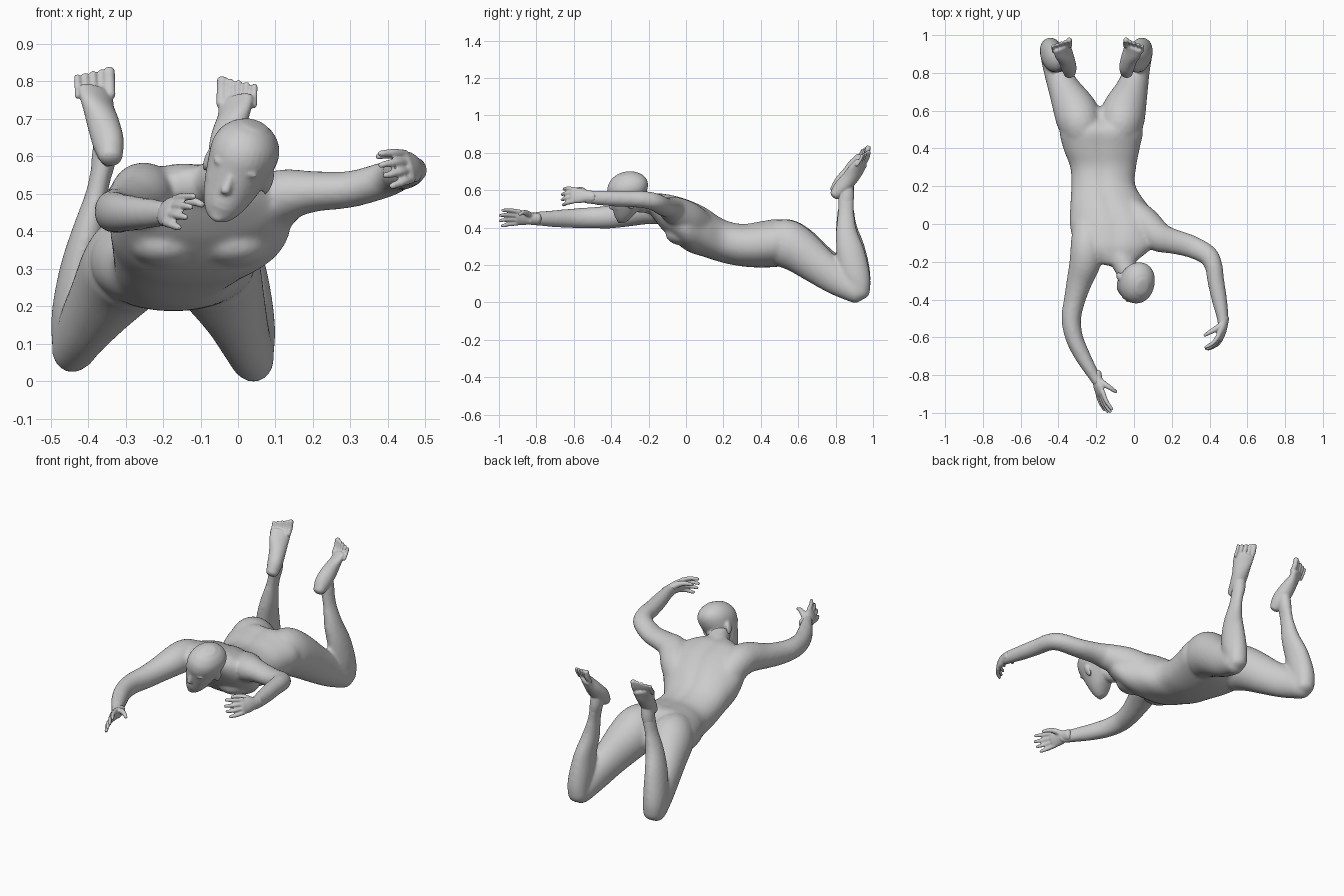
import bpy, bmesh, math
from mathutils import Vector as V

X, Y, Z = V((1, 0, 0)), V((0, 1, 0)), V((0, 0, 1))


def smooth_path(secs, k=4):
    # Catmull-Rom interpolation of section tuples
    out = []
    for i in range(len(secs) - 1):
        p0, p1 = secs[max(i - 1, 0)], secs[i]
        p2, p3 = secs[i + 1], secs[min(i + 2, len(secs) - 1)]
        for j in range(k):
            t = j / k
            out.append([0.5 * (2 * b + (c - a) * t + (2 * a - 5 * b + 4 * c - d) * t * t
                        + (3 * b - a - 3 * c + d) * t ** 3)
                        for a, b, c, d in zip(p0, p1, p2, p3)])
    return out + [list(secs[-1])]


def tube(bm, secs, up, axis=None, e=2.0, n=24, groove=0.0, bulge=0.7):
    # loft of ellipses (x, y, z, half width, half height) with rounded ends
    S = smooth_path(secs)
    P = [V(s[:3]) for s in S]
    frames = []
    for i, s in enumerate(S):
        t = axis or (P[min(i + 1, len(P) - 1)] - P[max(i - 1, 0)]).normalized()
        frames.append((P[i], s[3], s[4], t))

    def cap(f, sign):
        p, a, b, t = f
        res = []
        for ang in (30, 55, 78):
            c, h = math.cos(math.radians(ang)), math.sin(math.radians(ang))
            res.append((p + t * sign * h * min(a, b) * bulge, a * c, b * c, t))
        return res
    frames = cap(frames[0], -1)[::-1] + frames + cap(frames[-1], 1)
    rings = []
    for p, a, b, t in frames:
        side = t.cross(up).normalized()
        u = side.cross(t)
        ring = []
        for j in range(n):
            w = 2 * math.pi * j / n
            c, s = math.cos(w), math.sin(w)
            c = math.copysign(abs(c) ** (2 / e), c)
            s = math.copysign(abs(s) ** (2 / e), s)
            if s > 0:
                s *= 1 - groove * math.exp(-(c / 0.16) ** 2)
            ring.append(bm.verts.new(p + side * a * c + u * b * s))
        rings.append(ring)
    for r, q in zip(rings, rings[1:]):
        for j in range(n):
            bm.faces.new((r[j], r[(j + 1) % n], q[(j + 1) % n], q[j]))
    bm.faces.new(rings[0])
    bm.faces.new(rings[-1])


def blob(bm, c, axes, radii):
    # ellipsoid on given axes
    vs = bmesh.ops.create_uvsphere(bm, u_segments=20, v_segments=12, radius=1)["verts"]
    for v in vs:
        v.co = V(c) + sum((ax * r * k for ax, r, k in zip(axes, radii, v.co)), V((0, 0, 0)))


def finish(bm, name, voxel, iters):
    # fuse overlapping pieces into one smooth skin
    bmesh.ops.recalc_face_normals(bm, faces=bm.faces[:])
    me = bpy.data.meshes.new(name)
    bm.to_mesh(me)
    bm.free()
    ob = bpy.data.objects.new(name, me)
    bpy.context.collection.objects.link(ob)
    m = ob.modifiers.new("fuse", 'REMESH')
    m.mode, m.voxel_size, m.use_smooth_shade = 'VOXEL', voxel, True
    m = ob.modifiers.new("relax", 'SMOOTH')
    m.factor, m.iterations = 0.5, iters


def leg_side(secs, right):
    # mirrored leg; its knee and foot hang lower and further in
    if not right:
        return secs
    out = []
    for x, y, z, a, b in secs:
        k = min(max((y - 0.5) / 0.35, 0), 1)
        low = min(max((0.55 - z) / 0.4, 0), 1)
        out.append((-0.35 - 0.035 * k - 0.015 * k * low - x, y, z - 0.025 * k, a, b))
    return out


# Torso, from shoulders to pelvis
body = bmesh.new()
tube(body, [(-.09, -.19, .525, .11, .05), (-.10, -.15, .50, .17, .082),
            (-.10, -.10, .472, .215, .110), (-.10, 0, .418, .240, .139),
            (-.132, .10, .378, .205, .135), (-.162, .20, .33, .170, .118),
            (-.163, .30, .308, .174, .115), (-.172, .40, .312, .202, .125),
            (-.173, .50, .32, .218, .128), (-.175, .56, .30, .15, .09)],
     Z, axis=Y, e=2.2, n=48, groove=0.07)
# Neck
tube(body, [(-.11, -.08, .49, .08, .07), (-.075, -.17, .525, .062, .058),
            (-.03, -.27, .545, .055, .058)], Z)
# Arms
tube(body, [(-.25, 0, .44, .075, .08), (-.250, -.11, .495, .085, .084),
            (-.258, -.20, .498, .084, .08), (-.288, -.30, .475, .069, .068),
            (-.314, -.40, .458, .057, .062), (-.332, -.50, .453, .052, .057),
            (-.317, -.60, .45, .047, .053), (-.272, -.70, .448, .042, .046),
            (-.205, -.815, .448, .030, .036), (-.19, -.84, .449, .028, .035)], Z)
tube(body, [(-.03, .09, .39, .07, .09), (.05, .01, .45, .085, .09),
            (.125, -.065, .495, .08, .072), (.20, -.09, .506, .067, .055),
            (.30, -.118, .512, .060, .049), (.39, -.165, .537, .054, .048),
            (.422, -.225, .55, .047, .046), (.433, -.30, .553, .045, .044),
            (.452, -.40, .556, .041, .042), (.470, -.50, .562, .031, .038),
            (.470, -.54, .566, .028, .035)], Z)
# Legs
for right in (False, True):
    tube(body, leg_side([(-.265, .42, .31, .09, .10), (-.282, .52, .318, .116, .13),
                         (-.310, .60, .287, .117, .122), (-.366, .71, .21, .087, .102),
                         (-.410, .81, .145, .068, .087), (-.438, .90, .088, .059, .065),
                         (-.44, .92, .078, .053, .058)], right), Z)
    tube(body, leg_side([(-.44, .932, .075, .052, .052), (-.442, .922, .13, .057, .067),
                         (-.437, .900, .20, .058, .079), (-.424, .878, .30, .051, .075),
                         (-.40, .858, .40, .043, .058), (-.377, .855, .50, .030, .044),
                         (-.362, .856, .57, .03, .043), (-.35, .85, .62, .032, .04)],
                        right), Y)
# Chest muscles
for x in (-.19, -.01):
    blob(body, (x, -.01, .365), (X, Y, Z), (.10, .10, .062))
finish(body, "body", 0.009, 12)

# Feet with toes, soles turned slightly inward
for right in (False, True):
    foot = bmesh.new()
    tube(foot, leg_side([(-.365, .855, .55, .028, .039), (-.357, .86, .60, .033, .039),
                         (-.352, .865, .65, .03, .03)], right), Y)
    tube(foot, leg_side([(-.340, .80, .60, .033, .031), (-.346, .832, .637, .040, .044),
                         (-.360, .877, .69, .045, .041), (-.375, .913, .74, .053, .029),
                         (-.380, .938, .772, .053, .02)], right),
         V((-.35 if right else .35, 0, 1)))
    for i in range(5):
        x, r = -.341 - .0215 * i, (.0145, .0095, .0095, .009, .009)[i]
        y, z = .945 - .008 * i, .764 - .001 * i
        tip = (1, .95, .85, .75, .65)[i]
        tube(foot, leg_side([(x, y, z, r, r),
                             (x - .001, y + .02, z + .03, r, r),
                             (x - .002, y + .029, z + .03 + .035 * tip, r, r)],
                            right), Y, n=12)
    finish(foot, "left_foot" if right else "right_foot", 0.0045, 3)


def hand(name, wrist, d, s, p, reach, curl):
    # d: along the fingers, s: toward the thumb, p: out of the palm
    d = d.normalized()
    s = (s - d * s.dot(d)).normalized()
    p = (p - d * p.dot(d) - s * p.dot(s)).normalized()

    def at(a, b, c, ra, rb):
        return (*(V(wrist) + d * a + s * b + p * c), ra, rb)
    bm = bmesh.new()
    tube(bm, [at(-.035, 0, 0, .031, .025), at(0, 0, 0, .033, .025),
              at(.04, 0, 0, .042, .022), at(.08, 0, .006, .043, .016)], p)
    for i in range(4):
        b = .034 - .0225 * i
        k = (.95, 1.05, 1, .82)[i]
        tube(bm, [at(.072, b, .004, .013, .013),
                  at(.085 + reach * .45 * k, b * 1.2, .006 + curl * .3, .011, .011),
                  at(.085 + reach * .8 * k, b * 1.3, .01 + curl * .65, .01, .01),
                  at(.085 + reach * k, b * 1.35, .01 + curl * k, .008, .008)], p, n=12)
    tube(bm, [at(.012, .02, .006, .017, .017), at(.04, .042, .028, .015, .015),
              at(.062, .05, .052, .012, .012), at(.08, .048, .074, .009, .009)], d, n=12)
    finish(bm, name, 0.005, 3)


hand("right_hand", (-.193, -.825, .449), V((.15, -1, .1)), V((.4, 0, .9)), X, .09, .028)
hand("left_hand", (.472, -.53, .568), V((-.2, -1, .08)), V((-.3, 0, 1)), -X, .06, .05)

# Head, tilted to one side and bowed
F = V((-.2, -.95, -.22)).normalized()
U = V((.37, 0, .93))
U = (U - F * U.dot(F)).normalized()
S = U.cross(F)


def hp(s, f, h):
    return V((.002, -.302, .569)) + S * s + F * f + U * h


head = bmesh.new()
tube(head, [(*hp(0, f, h), w, d) for h, f, w, d in (
    (-.13, .070, .028, .026), (-.115, .060, .043, .043), (-.085, .042, .060, .066),
    (-.04, .022, .075, .086), (.01, .003, .086, .105), (.05, -.004, .091, .112),
    (.085, -.005, .082, .101), (.112, -.004, .060, .074), (.123, -.004, .042, .052))],
    F, axis=U, e=2.1, n=32, bulge=.22)
# Nose, lips, chin, brow, cheekbones, ears
tube(head, [(*hp(0, f, h), w, w) for h, f, w in (
    (.015, .097, .009), (-.015, .106, .011), (-.040, .115, .014))], F, n=12)
for h in (-.075, -.089):
    blob(head, hp(0, .100, h), (S, F, U), (.026, .010, .007))
blob(head, hp(0, .090, -.120), (S, F, U), (.022, .014, .016))
for k in (-1, 1):
    blob(head, hp(k * .034, .088, .022), (S, F, U), (.03, .013, .009))
    blob(head, hp(k * .046, .062, -.03), (S, F, U), (.022, .023, .022))
    blob(head, hp(k * .033, .087, 0), (S, F, U), (.014, .010, .009))
    blob(head, hp(k * .088, -.012, -.012), ((S - F * .4 * k).normalized(), F, U),
         (.010, .02, .034))
# Throat
tube(head, [(*hp(0, -.02, -.02), .05, .05), (-.045, -.23, .53, .054, .055)], F, n=20)
finish(head, "head", 0.006, 3)
